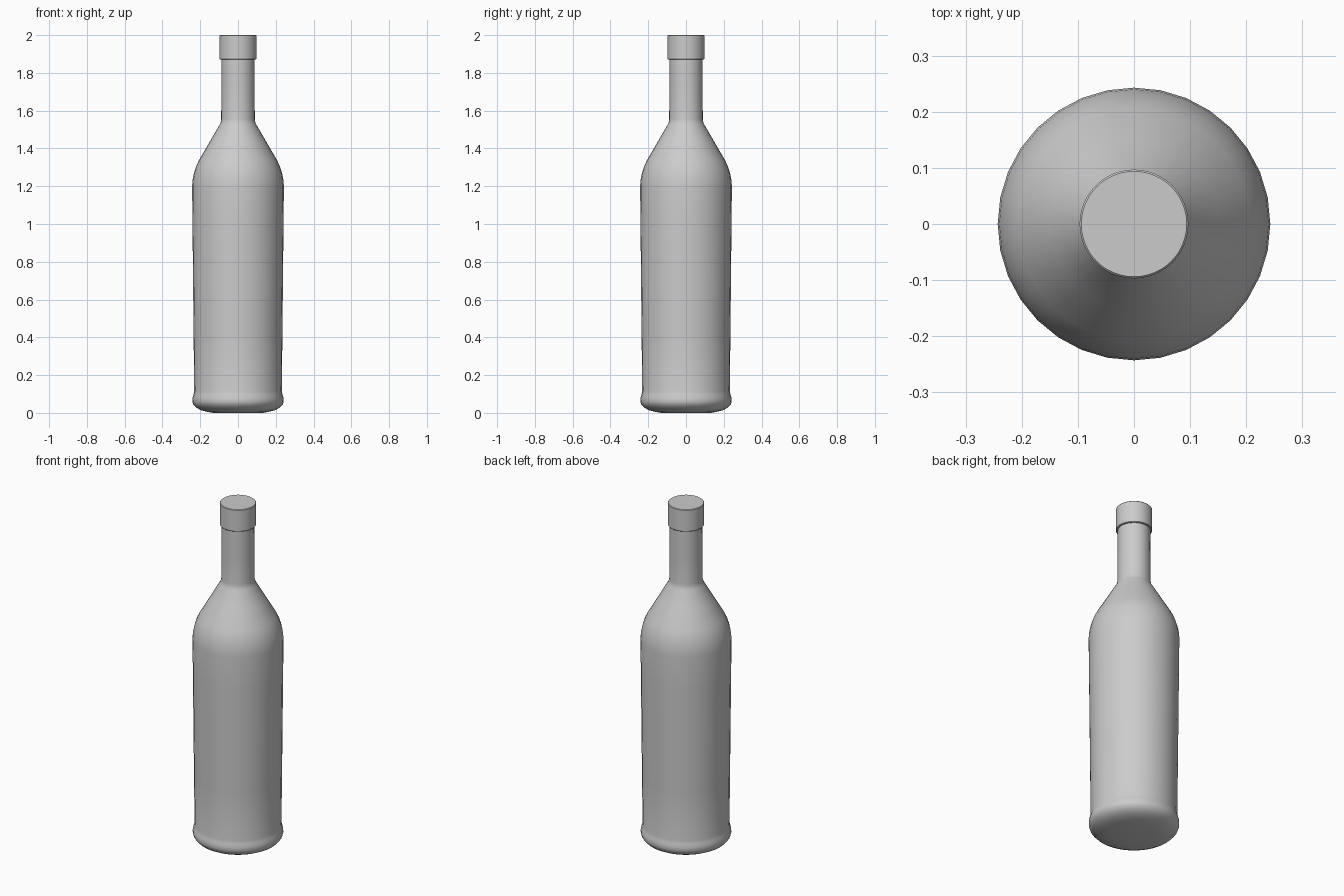
import bpy, bmesh, math

if "Cube" in bpy.data.objects:
    bpy.data.objects.remove(bpy.data.objects["Cube"])

def lathe(name, profile, sides):
    """Revolve (radius, z) points around z; zero radius closes an end."""
    bm = bmesh.new()
    rings = []
    for r, z in profile:
        if r == 0:
            rings.append([bm.verts.new((0, 0, z))] * sides)
        else:
            rings.append([bm.verts.new((r * math.cos(2 * math.pi * i / sides),
                                        r * math.sin(2 * math.pi * i / sides), z))
                          for i in range(sides)])
    for a, b in zip(rings, rings[1:]):
        for i in range(sides):
            j = (i + 1) % sides
            bm.faces.new(list(dict.fromkeys((a[i], a[j], b[j], b[i]))))
    bmesh.ops.recalc_face_normals(bm, faces=bm.faces)
    mesh = bpy.data.meshes.new(name)
    bm.to_mesh(mesh)
    bm.free()
    obj = bpy.data.objects.new(name, mesh)
    bpy.context.collection.objects.link(obj)
    bpy.ops.object.select_all(action='DESELECT')
    obj.select_set(True)
    bpy.context.view_layer.objects.active = obj
    bpy.ops.object.shade_smooth_by_angle(angle=math.radians(40))
    return obj

# Glass body: rounded foot, slightly flared side, sloped shoulder, neck
lathe("bottle_body", [
    (0, 0.005), (0.13, 0.003), (0.165, 0.006), (0.195, 0.014), (0.222, 0.028),
    (0.237, 0.045), (0.242, 0.06), (0.241, 0.08), (0.236, 0.095), (0.232, 0.115),
    (0.235, 0.4), (0.238, 0.7), (0.241, 1.0), (0.243, 1.2),
    (0.240, 1.235), (0.233, 1.27), (0.222, 1.305), (0.207, 1.337),
    (0.15, 1.435), (0.096, 1.528), (0.091, 1.54), (0.089, 1.555),
    (0.088, 1.7), (0.087, 1.9), (0, 1.9)], 32)

# Cap with a softened rim
lathe("bottle_cap", [
    (0, 1.87), (0.094, 1.87), (0.097, 1.873), (0.097, 1.997),
    (0.094, 2.0), (0, 2.0)], 48)

# Rest the foot on the ground
for v in bpy.data.objects["bottle_body"].data.vertices:
    if v.co.z < 0.005:
        v.co.z = 0.0
